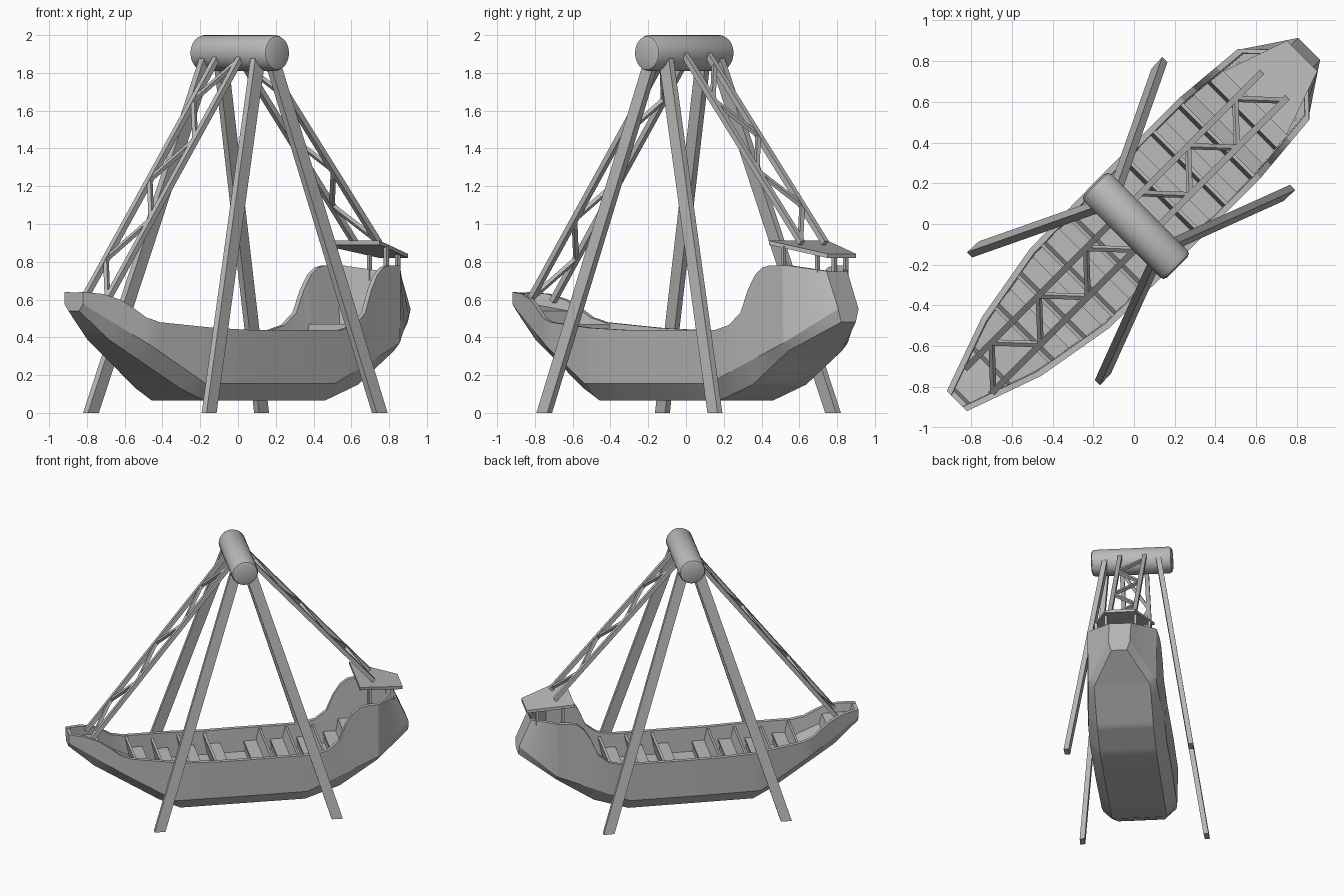
import bpy, bmesh, math
from mathutils import Vector, Matrix

if "Cube" in bpy.data.objects:
    bpy.data.objects.remove(bpy.data.objects["Cube"])

grey = bpy.data.materials.new("plain_grey")
grey.use_nodes = True
COLOUR = (0.5, 0.5, 0.5, 1)
grey.diffuse_color = COLOUR
grey.node_tree.nodes["Principled BSDF"].inputs["Base Color"].default_value = COLOUR

# Everything is modelled with the boat along x, then turned onto the diagonal
TURN = Matrix.Rotation(math.radians(45), 4, 'Z')


def finish(name, bm, smooth=None):
    bmesh.ops.recalc_face_normals(bm, faces=bm.faces)
    bm.transform(TURN)
    mesh = bpy.data.meshes.new(name)
    bm.to_mesh(mesh)
    bm.free()
    mesh.materials.append(grey)
    obj = bpy.data.objects.new(name, mesh)
    bpy.context.collection.objects.link(obj)
    if smooth:
        bpy.ops.object.select_all(action='DESELECT')
        obj.select_set(True)
        bpy.context.view_layer.objects.active = obj
        bpy.ops.object.shade_smooth_by_angle(angle=math.radians(smooth))


def loft(bm, rings):
    """Join closed rings of points and cap both ends."""
    rows = [[bm.verts.new(p) for p in ring] for ring in rings]
    n = len(rows[0])
    for a, b in zip(rows, rows[1:]):
        for i in range(n):
            j = (i + 1) % n
            bm.faces.new((a[i], a[j], b[j], b[i]))
    bm.faces.new(rows[0])
    bm.faces.new(rows[-1])


def beam(bm, a, b, w, h):
    """Rectangular bar from a to b, its width kept along the boat."""
    a, b = Vector(a), Vector(b)
    d = (b - a).normalized()
    side = Vector((0, 1, 0)).cross(d).normalized() * w / 2
    other = d.cross(side).normalized() * h / 2
    loft(bm, [[p - side - other, p + side - other, p + side + other, p - side + other]
              for p in (a, b)])


def box(bm, centre, size, tilt=0):
    m = (Matrix.Translation(centre) @ Matrix.Rotation(tilt, 4, 'Y')
         @ Matrix.Diagonal((*size, 1)))
    bmesh.ops.create_cube(bm, size=1, matrix=m)


def lerp(keys, u):
    for (a, p), (b, q) in zip(keys, keys[1:]):
        if u <= b:
            return p + (q - p) * max(0, (u - a) / (b - a))
    return keys[-1][1]


# Hull lines along the length
sheer_z = [(-1.23, .64), (-1.12, .63), (-1.02, .598), (-.95, .555), (-.88, .505),
           (-.8, .48), (-.45, .45), (-.2, .44), (.5, .44), (.6, .465), (.68, .53),
           (.73, .65), (.78, .73), (.83, .77), (.88, .78), (1, .78), (1.216, .75)]
sheer_w = [(-1.23, .07), (-.85, .205), (-.45, .275), (0, .282), (.6, .28),
           (.97, .247), (1.216, .078)]
chine_z = [(-1.23, .575), (-.5, .155), (.45, .155), (.97, .37), (1.216, .55)]
keel_z = [(-1.23, .54), (-1.05, .39), (-.6, .13), (-.45, .065), (.45, .065),
          (.7, .15), (.97, .33), (1.216, .48)]
keel_w = [(-1.23, .04), (-1.05, .08), (-.45, .195), (.45, .2), (.97, .2), (1.216, .055)]
floor_z = [(-1.205, .64), (-1.19, .575), (-1, .54), (-.98, .46), (-.75, .32), (-.6, .26),
           (.55, .26), (.74, .3), (.76, .47), (1.08, .47), (1.17, .7), (1.216, .75)]
WALL = .03


def hull_ring(u):
    sz, sw, cz = lerp(sheer_z, u), lerp(sheer_w, u), lerp(chine_z, u)
    cw = sw * .975
    lean = u - .35 * max(0, u - .97)
    half = [(u, lerp(keel_w, u), lerp(keel_z, u)), (u, cw, cz), (lean, sw, sz),
            (lean, sw - WALL, sz), (lean, cw - WALL, min(lerp(floor_z, u), sz - .002))]
    return half + [(x, -y, z) for x, y, z in reversed(half)]


lines = (sheer_z, sheer_w, chine_z, keel_z, keel_w, floor_z)
bm = bmesh.new()
loft(bm, [hull_ring(u) for u in sorted({k[0] for keys in lines for k in keys})])
finish("hull", bm, 25)

# Rows of benches facing the middle
bm = bmesh.new()
for s in (-1, 1):
    for i in range(4):
        u = s * (.13 + .19 * i)
        w = 2 * (lerp(sheer_w, u) - WALL)
        z = lerp(floor_z, u)
        box(bm, (u, 0, z + .07), (.09, w, .02))
        box(bm, (u - s * .03, 0, z + .03), (.015, w, .07))
        box(bm, (u + s * .055, 0, z + .085), (.018, w, .17), s * .2)
finish("benches", bm)

# Axle drum
bm = bmesh.new()
bmesh.ops.create_cone(bm, cap_ends=True, segments=32, radius1=.095, radius2=.095, depth=.575,
                      matrix=Matrix.Translation((0, -.013, 1.905)) @ Matrix.Rotation(math.pi / 2, 4, 'X'))
rims = [e for e in bm.edges if any(len(f.verts) > 4 for f in e.link_faces)]
bmesh.ops.bevel(bm, geom=rims, offset=.024, segments=2, profile=.5, affect='EDGES')
finish("axle_drum", bm, 28)

# Four support legs, cut level at the ground
for s, end in ((-1, "bow"), (1, "stern")):
    for top, foot, side in ((.18, .465, "left"), (-.2, -.425, "right")):
        bm = bmesh.new()
        beam(bm, (s * .05, top, 1.88), (s * .645, foot, -.02), .075, .036)
        cut = bmesh.ops.bisect_plane(bm, geom=bm.verts[:] + bm.edges[:] + bm.faces[:],
                                     plane_co=(0, 0, 0), plane_no=(0, 0, -1), clear_outer=True)
        bmesh.ops.contextual_create(
            bm, geom=[e for e in cut["geom_cut"] if isinstance(e, bmesh.types.BMEdge)])
        finish(f"leg_{end}_{side}", bm)

# Lattice arms from the drum down to each end of the boat
for s, end, start, reach, low, bays in ((-1, "bow", .06, 1.08, .59, 6),
                                        (1, "stern", .08, .96, .9, 5)):
    def arm_point(u, v):
        return (s * u, v - .005, 1.9 + (low - 1.9) * (u - start) / (reach - start))

    bm = bmesh.new()
    for v in (-.088, .088):
        beam(bm, arm_point(start, v), arm_point(reach, v), .03, .03)
    nodes = [arm_point(reach - .01 - .164 * i, .088 if i % 2 else -.088)
             for i in range(bays + 1)]
    for a, b in zip(nodes, nodes[1:]):
        beam(bm, a, b, .022, .022)
    finish(f"arm_{end}", bm)

# Sloping canopy on posts over the stern
bm = bmesh.new()
loft(bm, [[(.84, -.22, .89 + t), (1.167, -.106, .82 + t), (1.167, .106, .82 + t),
           (.84, .22, .89 + t)] for t in (0, .022)])
finish("canopy", bm)
bm = bmesh.new()
for v in (-1, 1):
    for u, w, top in ((.92, .19, .88), (1.09, .105, .845)):
        box(bm, (u, v * w, (top + .7) / 2), (.02, .02, top - .7))
finish("canopy_posts", bm)
